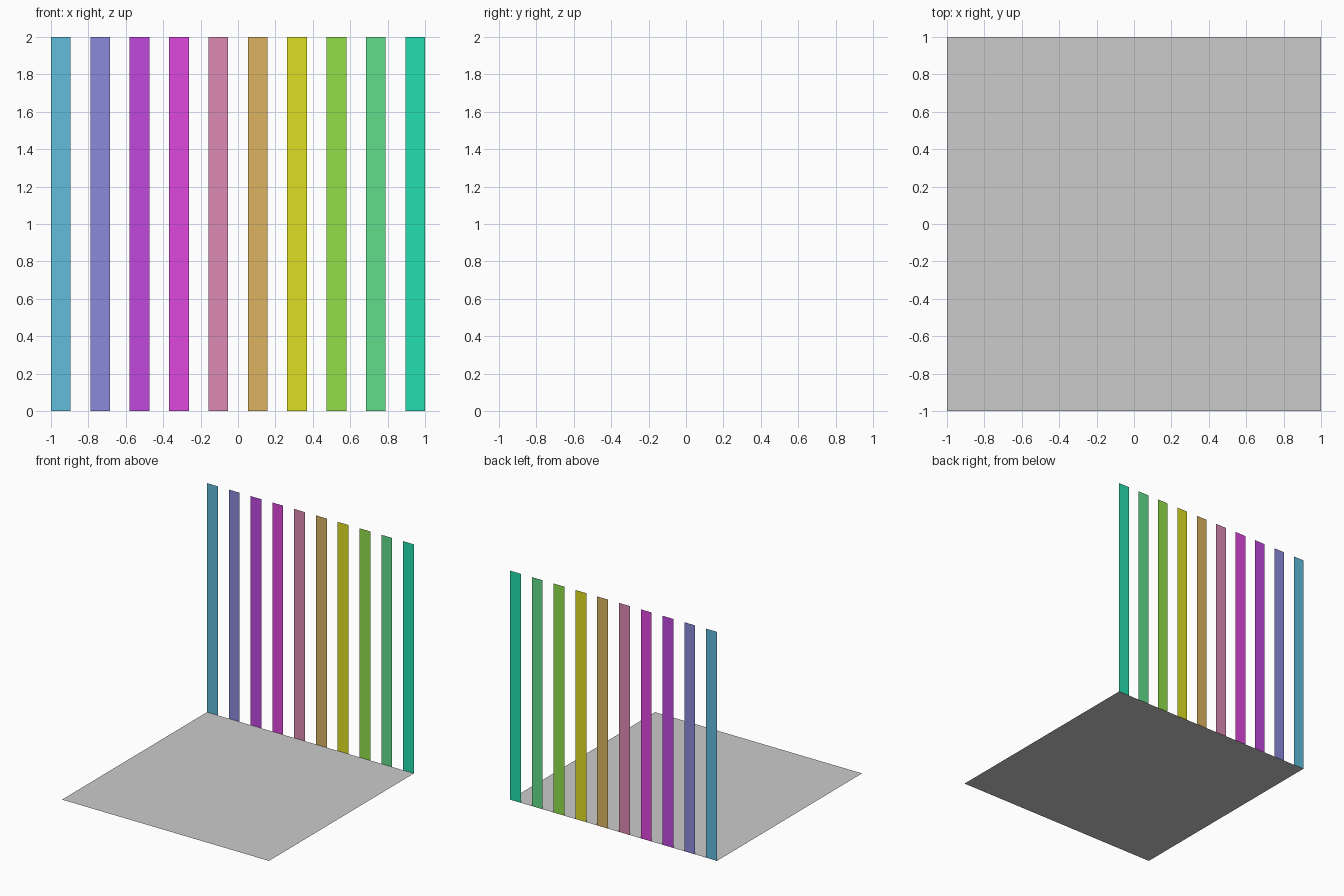
import bpy

if "Cube" in bpy.data.objects:
    bpy.data.objects.remove(bpy.data.objects["Cube"])

COUNT = 10
WIDTH = 2 / (2 * COUNT - 1)   # strips and gaps are equally wide

# strip colours from left to right (display RGB)
COLOURS = [(97, 188, 220), (139, 138, 220), (192, 72, 222), (222, 72, 222),
           (220, 138, 180), (220, 180, 97), (222, 222, 34), (145, 222, 72),
           (97, 222, 138), (36, 222, 176)]


def linear(v):
    v /= 255
    return v / 12.92 if v < 0.04045 else ((v + 0.055) / 1.055) ** 2.4


def quad(name, corners):
    mesh = bpy.data.meshes.new(name)
    mesh.from_pydata(corners, [], [(0, 1, 2, 3)])
    obj = bpy.data.objects.new(name, mesh)
    bpy.context.collection.objects.link(obj)
    return obj


# flat square floor
quad("floor", [(-1, -1, 0), (1, -1, 0), (1, 1, 0), (-1, 1, 0)])

# row of thin upright strips along the back edge
for i, rgb in enumerate(COLOURS):
    x0 = -1 + 2 * WIDTH * i
    x1 = x0 + WIDTH
    strip = quad(f"wall_strip_{i + 1}",
                 [(x0, 1, 0), (x1, 1, 0), (x1, 1, 2), (x0, 1, 2)])
    mat = bpy.data.materials.new(f"strip_colour_{i + 1}")
    mat.diffuse_color = (*[linear(c) for c in rgb], 1)
    mat.use_nodes = True
    mat.node_tree.nodes["Principled BSDF"].inputs["Base Color"].default_value = mat.diffuse_color
    strip.data.materials.append(mat)
